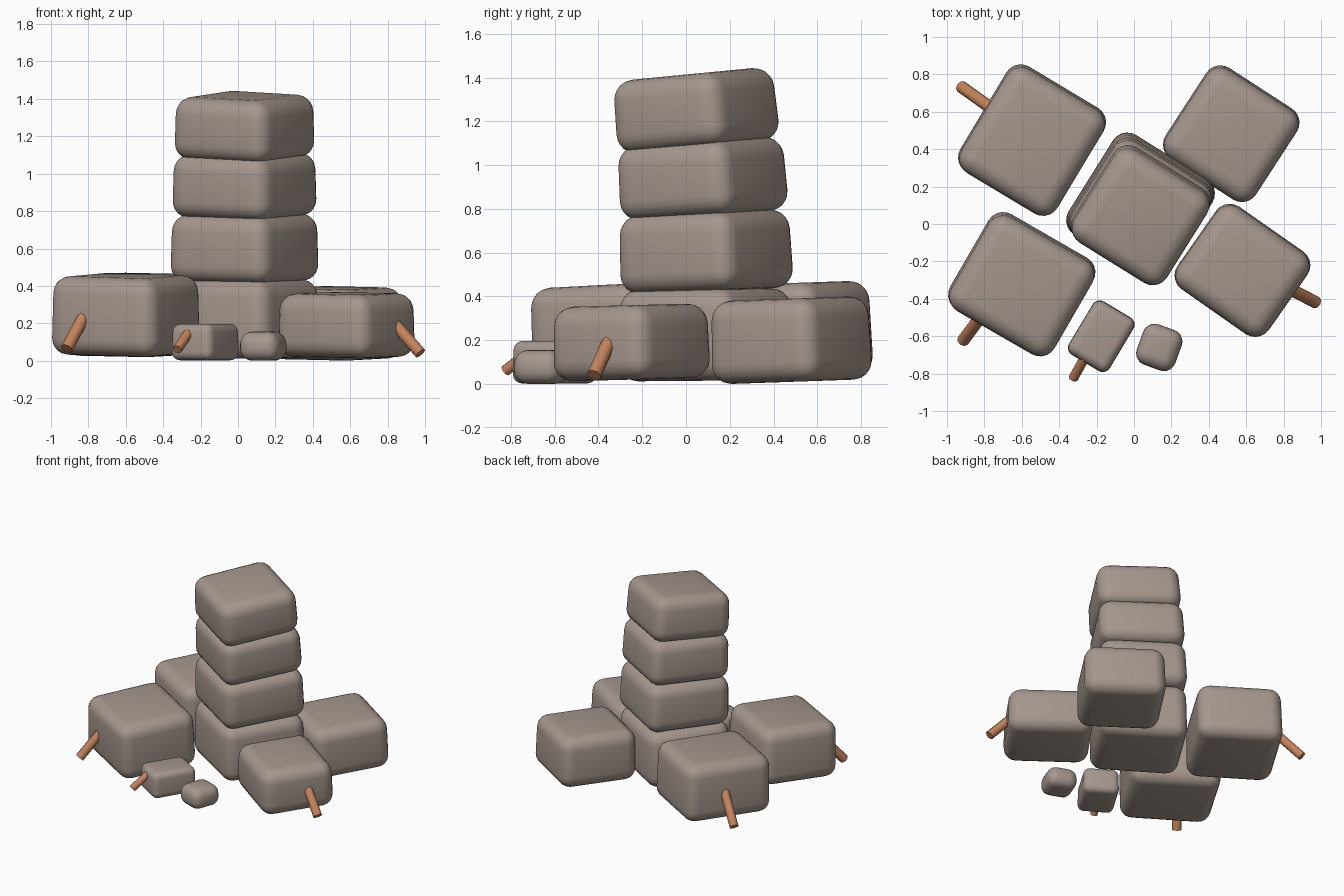
import bpy, bmesh, math
from mathutils import Matrix, Vector

if "Cube" in bpy.data.objects:
    bpy.data.objects.remove(bpy.data.objects["Cube"], do_unlink=True)


def material(name, rgb):
    mat = bpy.data.materials.new(name)
    mat.use_nodes = True
    mat.diffuse_color = (*rgb, 1)
    mat.node_tree.nodes["Principled BSDF"].inputs["Base Color"].default_value = (*rgb, 1)
    return mat


STONE = material("warm grey stone", (0.38, 0.31, 0.27))
WOOD = material("orange brown wood", (0.56, 0.23, 0.11))


def finish(bm, name, mat):
    mesh = bpy.data.meshes.new(name)
    bmesh.ops.recalc_face_normals(bm, faces=bm.faces)
    bm.to_mesh(mesh)
    bm.free()
    mesh.materials.append(mat)
    obj = bpy.data.objects.new(name, mesh)
    bpy.context.collection.objects.link(obj)
    return obj


def smooth(obj, angle):
    bpy.ops.object.select_all(action='DESELECT')
    obj.select_set(True)
    bpy.context.view_layer.objects.active = obj
    bpy.ops.object.shade_smooth_by_angle(angle=math.radians(angle))


def stone(name, centre, size, turn, tilt=0, radius=0.09, top=0.96):
    """Softly rounded block, slightly narrower at the top, turned and tilted up at the back."""
    bm = bmesh.new()
    bmesh.ops.create_cube(bm, size=1)
    for v in bm.verts:
        taper = top if v.co.z > 0 else 0.985
        v.co = Vector((v.co.x * size[0] * taper, v.co.y * size[1] * taper, v.co.z * size[2]))
    bmesh.ops.bevel(bm, geom=bm.edges[:], offset=radius, segments=5, profile=0.5,
                    affect='EDGES', clamp_overlap=True)
    rot = Matrix.Rotation(math.radians(tilt), 4, 'X') @ Matrix.Rotation(math.radians(turn), 4, 'Z')
    bm.transform(Matrix.Translation(centre) @ rot)
    smooth(finish(bm, name, STONE), 40)


def peg(name, outer, inner, radius=0.033):
    """Short wooden peg leaning out of a stone down towards the ground."""
    a, b = Vector(outer), Vector(inner)
    bm = bmesh.new()
    bmesh.ops.create_cone(bm, cap_ends=True, segments=8, radius1=radius, radius2=radius,
                          depth=(b - a).length)
    rot = (b - a).to_track_quat('Z', 'Y').to_matrix().to_4x4()
    bm.transform(Matrix.Translation((a + b) / 2) @ rot)
    smooth(finish(bm, name, WOOD), 50)


# Central tower, each stone leaning a little more
stone("tower_base", (0.035, 0.09, 0.225), (0.64, 0.64, 0.42), -32, 0.5)
stone("tower_lower", (0.035, 0.09, 0.605), (0.635, 0.635, 0.36), -32, 2.5)
stone("tower_middle", (0.035, 0.075, 0.94), (0.62, 0.62, 0.34), -32, 4)
stone("tower_top", (0.035, 0.045, 1.25), (0.605, 0.6, 0.335), -32, 5.5)

# Four large stones around the tower
stone("back_right_stone", (-0.545, 0.445, 0.245), (0.62, 0.67, 0.43), -31, 2)
stone("front_right_stone", (-0.6, -0.325, 0.245), (0.66, 0.6, 0.42), -30, 3)
stone("front_left_stone", (0.58, -0.25, 0.19), (0.61, 0.55, 0.34), -35, 1.5)
stone("back_left_stone", (0.52, 0.48, 0.2), (0.59, 0.59, 0.38), -33, 2)

# Small loose stones in front
stone("small_stone", (-0.175, -0.6, 0.1), (0.26, 0.34, 0.195), -31, 0, 0.045)
stone("pebble", (0.135, -0.66, 0.078), (0.225, 0.235, 0.155), -20, 0, 0.065)

# Wooden pegs
peg("front_right_peg", (-0.915, -0.625, 0.065), (-0.8, -0.47, 0.28))
peg("front_left_peg", (0.975, -0.42, 0.04), (0.8, -0.33, 0.24))
peg("back_right_peg", (-0.925, 0.735, 0.065), (-0.75, 0.61, 0.27))
peg("small_stone_peg", (-0.325, -0.825, 0.06), (-0.25, -0.69, 0.17), 0.026)
